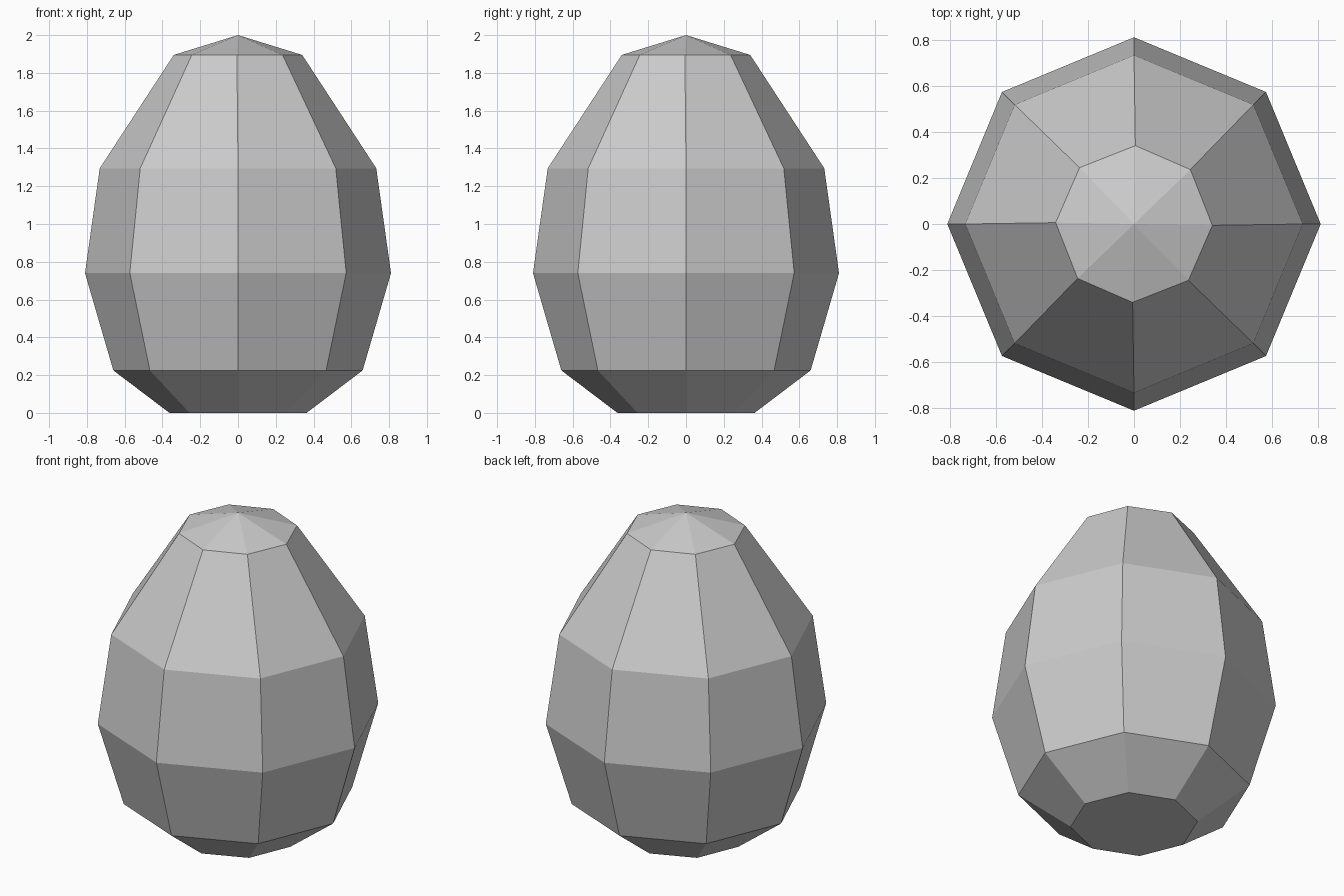
import bpy
import bmesh
from math import cos, sin, radians, tau

cube = bpy.data.objects.get("Cube")
if cube:
    bpy.data.objects.remove(cube, do_unlink=True)

SIDES = 8
# Rings from base to crown: radius, height, twist in degrees
RINGS = [(0.363, 0.0, 0), (0.66, 0.225, 0), (0.81, 0.74, 0),
         (0.732, 1.295, 0), (0.34, 1.895, -1)]
APEX = 2.0

# Plain grey shell colour
shell_grey = bpy.data.materials.new("shell_grey")
shell_grey.use_nodes = True
colour = (0.6, 0.6, 0.6, 1.0)
shell_grey.diffuse_color = colour
shell_grey.node_tree.nodes["Principled BSDF"].inputs["Base Color"].default_value = colour


def add_ring(bm, radius, height, twist):
    angles = [tau * i / SIDES + radians(twist) for i in range(SIDES)]
    return [bm.verts.new((radius * cos(a), radius * sin(a), height)) for a in angles]


# Faceted egg body
bm = bmesh.new()
rings = [add_ring(bm, *ring) for ring in RINGS]
for low, high in zip(rings, rings[1:]):
    for i in range(SIDES):
        j = (i + 1) % SIDES
        bm.faces.new((low[i], low[j], high[j], high[i]))

# Flat base and shallow pointed cap
bm.faces.new(rings[0][::-1])
tip = bm.verts.new((0, 0, APEX))
crown = rings[-1]
for i in range(SIDES):
    bm.faces.new((crown[i], crown[(i + 1) % SIDES], tip))
bmesh.ops.recalc_face_normals(bm, faces=bm.faces)

mesh = bpy.data.meshes.new("egg_shell")
bm.to_mesh(mesh)
bm.free()
mesh.materials.append(shell_grey)
egg = bpy.data.objects.new("egg_shell", mesh)
bpy.context.collection.objects.link(egg)
